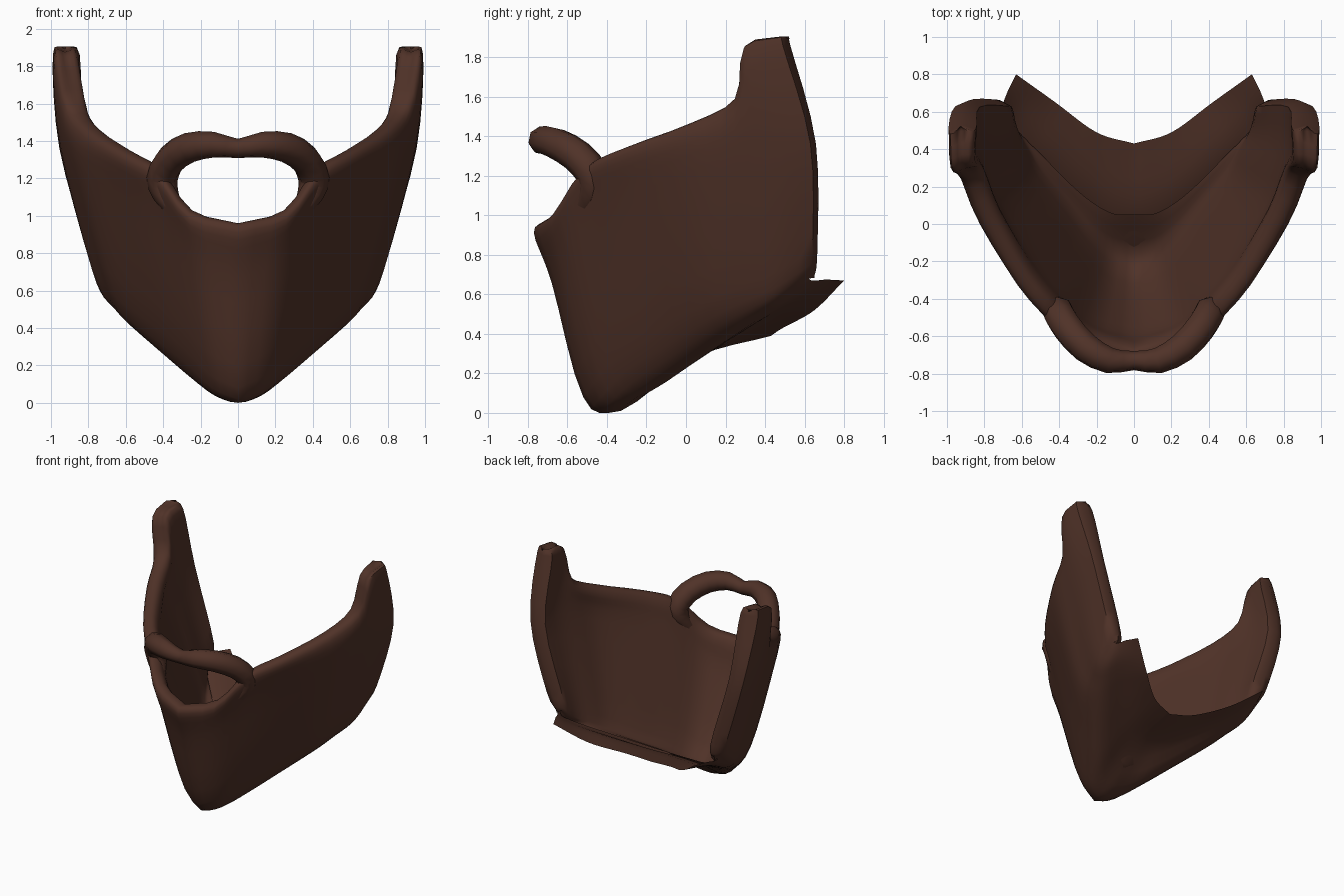
import bpy, bmesh
from mathutils import Vector as V

if "Cube" in bpy.data.objects:
    bpy.data.objects.remove(bpy.data.objects["Cube"])

brown = bpy.data.materials.new("dark_brown_hair")
brown.diffuse_color = (0.08, 0.032, 0.021, 1)
brown.use_nodes = True
brown.node_tree.nodes["Principled BSDF"].inputs["Base Color"].default_value = brown.diffuse_color


def spline(pts, n):
    """Catmull-Rom resampling with n steps per span."""
    p = [V(q) for q in pts]
    p = [p[0] * 2 - p[1]] + p + [p[-1] * 2 - p[-2]]
    out = []
    for i in range(1, len(p) - 2):
        a, b, c, d = p[i - 1:i + 3]
        for k in range(n):
            t = k / n
            out.append(0.5 * (2 * b + (c - a) * t + (2 * a - 5 * b + 4 * c - d) * t * t
                              + (3 * b - a - 3 * c + d) * t ** 3))
    return out + [p[-2]]


def inward(p, dist, up=0.0):
    d = V((-p.x, 0.6 - p.y, 0)).normalized() * dist
    return p + d + V((0, 0, up))


def finish(ob):
    ob.data.materials.append(brown)
    bpy.ops.object.select_all(action='DESELECT')
    bpy.context.view_layer.objects.active = ob
    ob.select_set(True)
    bpy.ops.object.shade_smooth_by_angle(angle=1.0)


def shell_object(name, columns, skip):
    bm = bmesh.new()
    g = [[bm.verts.new(p) for p in col] for col in columns]
    for a, b in zip(g, g[1:]):
        for j in range(len(a) - 1):
            bm.faces.new((a[j], b[j], b[j + 1], a[j + 1]))
    # rounded rear edge between outer and inner skins, leaving out the neck sheet
    c = g[-1][skip:]
    n = len(c)
    mids = [bm.verts.new((c[j].co + c[n - 1 - j].co) / 2 + V((0, 0.03, 0))) for j in range(n // 2)]
    mids.append(c[n // 2])
    for j in range(n // 2):
        for quad in ((c[j], mids[j], mids[j + 1], c[j + 1]),
                     (mids[j], c[n - 1 - j], c[n - 2 - j], mids[j + 1])):
            quad = list(dict.fromkeys(quad))
            if len(quad) > 2:
                bm.faces.new(quad)
    bmesh.ops.recalc_face_normals(bm, faces=bm.faces)
    me = bpy.data.meshes.new(name)
    bm.to_mesh(me)
    bm.free()
    ob = bpy.data.objects.new(name, me)
    bpy.context.collection.objects.link(ob)
    finish(ob)
    m = ob.modifiers.new("mirror", 'MIRROR')
    m.use_clip = True


# Guide lines running from the chin centre to the back of the jaw
jaw = spline([(0, -.33, .01), (.12, -.29, .05), (.24, -.17, .13), (.38, 0, .25),
              (.55, .22, .40), (.63, .34, .48), (.70, .46, .56), (.72, .62, .68)], 3)
low = spline([(0, -.52, .08), (.15, -.47, .15), (.30, -.34, .30), (.46, -.14, .42),
              (.65, .10, .56), (.72, .27, .64), (.78, .45, .71), (.80, .64, .82)], 3)
high = spline([(0, -.68, .66), (.22, -.63, .76), (.41, -.48, .98), (.59, -.28, 1.1),
               (.81, .03, 1.22), (.90, .25, 1.32), (.95, .44, 1.38), (.955, .63, 1.36)], 3)
top = spline([(0, -.77, .91), (.26, -.68, .98), (.44, -.53, 1.2), (.62, -.33, 1.30),
              (.82, .0, 1.42), (.92, .24, 1.55), (.98, .30, 1.81), (.99, .49, 1.86)], 3)
neck = spline([(0, .43, .39), (.2, .49, .43), (.42, .65, .52), (.63, .80, .67)], 7)

# Beard shell: neck sheet, outer skin, rolled upper rim, inner skin
STEPS = 4
cols = []
for i, (j, l, h, t, n) in enumerate(zip(jaw, low, high, top, neck)):
    f = i / (len(neck) - 1)
    lift = V((0, 0, .08 * (1 - f)))
    sheet = j.lerp(n, 0.5) + lift
    foot = j.lerp(n, 0.5 - .25 * f) + lift + V((0, 0, .01))
    foot.y = min(foot.y, .62)
    late = max(0, (f - .7) / .3)
    col = spline([n, sheet, j, l, h, t, inward(t, .065, .05 - .025 * late),
                  inward(t, .125 + .02 * late), inward(h, .13),
                  inward(l, .16).lerp(foot, .3), foot], STEPS)
    for p in col:
        p.x = max(p.x, 0) if i else 0
        p.z = max(p.z, 0)
    cols.append(col)
shell_object("beard_shell", cols, 2 * STEPS)

# Moustache: tube curling into the mouth corners
half = [(0, -.73, 1.36, .75), (.13, -.73, 1.38, 1), (.26, -.66, 1.365, 1.15),
        (.36, -.55, 1.30, 1.2), (.405, -.47, 1.20, 1.2), (.385, -.48, 1.11, 1), (.33, -.53, 1.02, .6)]
path = [(-x, y, z, r) for x, y, z, r in half[:0:-1]] + half
cu = bpy.data.curves.new("moustache", 'CURVE')
cu.dimensions = '3D'
cu.bevel_depth = 0.07
cu.bevel_resolution = 2
cu.use_fill_caps = True
pts = spline([p[:3] for p in path], 2)
radii = spline([(p[3], 0, 0) for p in path], 2)
sp = cu.splines.new('POLY')
sp.points.add(len(pts) - 1)
for q, p, r in zip(sp.points, pts, radii):
    q.co = (*p, 1)
    q.radius = r.x
tmp = bpy.data.objects.new("moustache_path", cu)
bpy.context.collection.objects.link(tmp)
me = bpy.data.meshes.new_from_object(tmp.evaluated_get(bpy.context.evaluated_depsgraph_get()))
bpy.data.objects.remove(tmp)
tube = bpy.data.objects.new("moustache", me)
bpy.context.collection.objects.link(tube)
me.materials.clear()
finish(tube)
